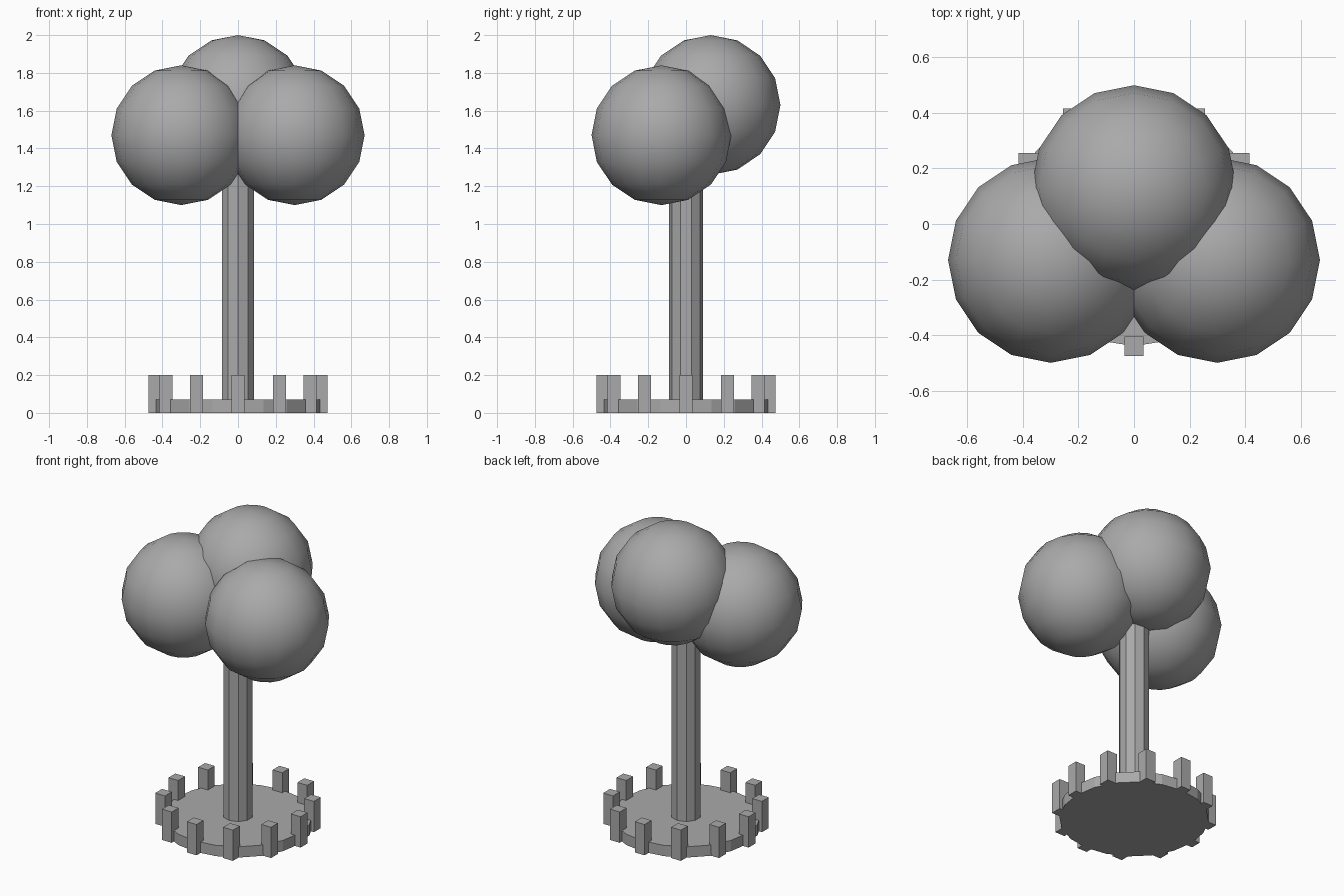
import bpy
import math

old = bpy.data.objects.get("Cube")
if old:
    bpy.data.objects.remove(old, do_unlink=True)

grey = bpy.data.materials.new("plain_grey")
grey.use_nodes = True
COLOUR = (0.4, 0.4, 0.4, 1)
grey.diffuse_color = COLOUR
grey.node_tree.nodes["Principled BSDF"].inputs["Base Color"].default_value = COLOUR


def finish(name):
    obj = bpy.context.object
    obj.name = name
    obj.data.materials.append(grey)
    return obj


def cylinder(name, sides, radius, bottom, top):
    bpy.ops.mesh.primitive_cylinder_add(
        vertices=sides, radius=radius, depth=top - bottom,
        location=(0, 0, (bottom + top) / 2))
    return finish(name)


def foliage(name, location):
    bpy.ops.mesh.primitive_uv_sphere_add(
        segments=16, ring_count=8, radius=0.37, location=location)
    bpy.ops.object.shade_smooth()
    return finish(name)


# Round base and trunk
cylinder("base", 20, 0.44, 0, 0.07)
cylinder("trunk", 10, 0.09, 0.07, 1.45)

# Ring of upright fence posts, all square to the axes
POSTS = 12
for i in range(POSTS):
    angle = math.tau * i / POSTS
    bpy.ops.mesh.primitive_cube_add(
        size=1, location=(0.44 * math.cos(angle), 0.44 * math.sin(angle), 0.1))
    post = finish(f"fence_post_{i + 1}")
    post.scale = (0.07, 0.07, 0.2)

# Three overlapping balls of leaves
foliage("foliage_left", (0.3, -0.13, 1.47))
foliage("foliage_right", (-0.3, -0.13, 1.47))
foliage("foliage_back", (0, 0.13, 1.63))
